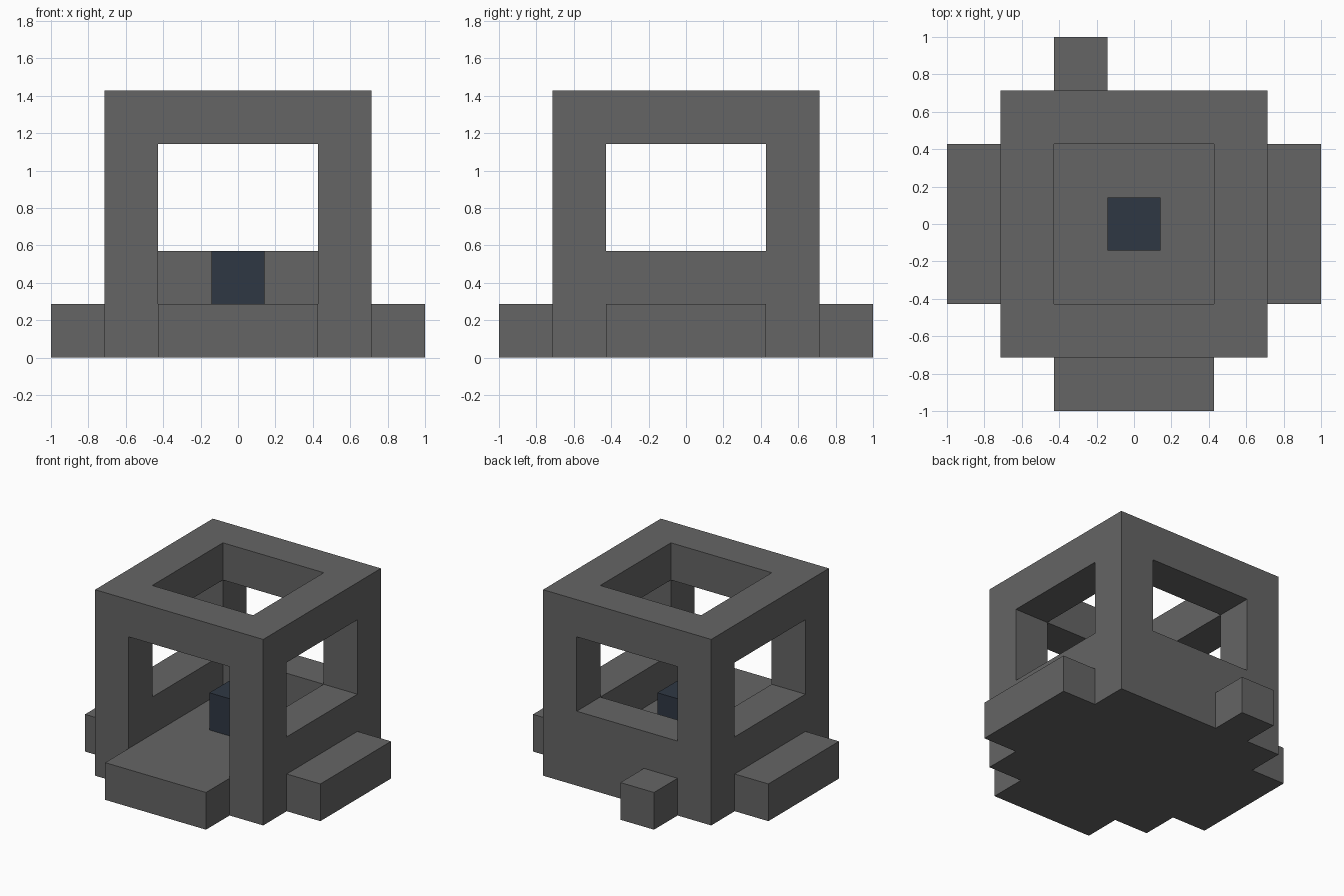
import bpy
import bmesh

U = 2 / 7  # module size: every part sits on this grid

cube = bpy.data.objects.get("Cube")
if cube:
    bpy.data.objects.remove(cube, do_unlink=True)


def make_material(name, rgb):
    mat = bpy.data.materials.new(name)
    mat.use_nodes = True
    colour = (*rgb, 1)
    mat.diffuse_color = colour
    mat.node_tree.nodes["Principled BSDF"].inputs["Base Color"].default_value = colour
    return mat


stone = make_material("grey stone", (0.13, 0.13, 0.13))
dark = make_material("dark slate blue", (0.028, 0.039, 0.057))


def box(name, low, high, mat=stone):
    """Box between two corners given in modules."""
    bm = bmesh.new()
    bmesh.ops.create_cube(bm, size=1)
    for v in bm.verts:
        v.co = [U * (a + (b - a) * (c + 0.5)) for a, b, c in zip(low, high, v.co)]
    mesh = bpy.data.meshes.new(name)
    bm.to_mesh(mesh)
    bm.free()
    mesh.materials.append(mat)
    obj = bpy.data.objects.new(name, mesh)
    bpy.context.collection.objects.link(obj)
    return obj


def combine(target, tool, operation):
    """Apply a boolean and drop the tool object."""
    mod = target.modifiers.new(operation, "BOOLEAN")
    mod.operation = operation
    mod.solver = "EXACT"
    mod.object = tool
    bpy.context.view_layer.objects.active = target
    bpy.ops.object.modifier_apply(modifier=mod.name)
    bpy.data.objects.remove(tool, do_unlink=True)


# Main block
house = box("house_frame", (-2.5, -2.5, 0), (2.5, 2.5, 5))

# Room open to the sky, side windows, back window and front doorway
openings = {
    "room": ((-1.5, -1.5, 1), (1.5, 1.5, 6)),
    "side_windows": ((-3, -1.5, 2), (3, 1.5, 4)),
    "back_window": ((-1.5, 0, 2), (1.5, 3, 4)),
    "doorway": ((-1.5, -3, 1), (1.5, 0, 4)),
}
for name, (low, high) in openings.items():
    combine(house, box(name, low, high), "DIFFERENCE")

# Ledges around the foot: left, right, front step and small back block
ledges = {
    "left_ledge": ((2.5, -1.5, 0), (3.5, 1.5, 1)),
    "right_ledge": ((-3.5, -1.5, 0), (-2.5, 1.5, 1)),
    "front_step": ((-1.5, -3.5, 0), (1.5, -2.5, 1)),
    "back_block": ((-1.5, 2.5, 0), (-0.5, 3.5, 1)),
}
for name, (low, high) in ledges.items():
    combine(house, box(name, low, high), "UNION")

# Dark block standing in the middle of the floor
box("centre_block", (-0.5, -0.5, 1), (0.5, 0.5, 2), dark)
